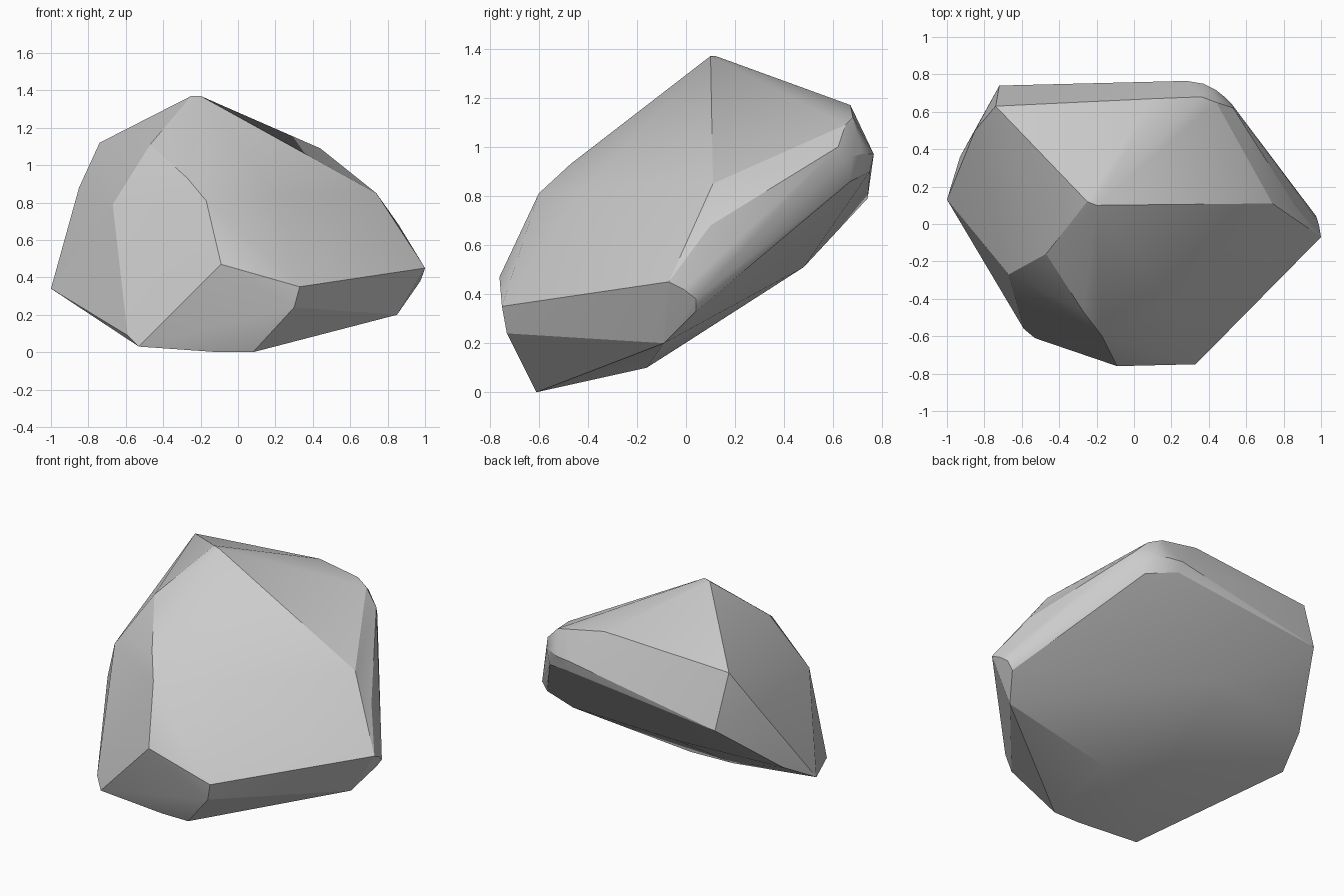
import bpy, bmesh, math

if "Cube" in bpy.data.objects:
    bpy.data.objects.remove(bpy.data.objects["Cube"])

# Key corners of the faceted boulder, grouped by region
crown = [(-.2, .1, 1.37), (-.25, .12, 1.37), (-.74, .63, 1.12),
         (.1, .67, 1.17), (.36, .68, 1.12), (.44, .65, 1.09), (.74, .11, .85)]
front = [(-.47, -.16, 1.11), (-.67, -.27, .79), (-.27, -.47, .93), (-.17, -.6, .81),
         (.2, -.41, .83), (-.09, -.76, .47), (.33, -.75, .35), (.3, -.73, .24)]
sides = [(-1, .13, .34), (-.93, .36, .47), (-.85, .5, .88), (-.72, .74, .79),
         (1, -.07, .45), (.85, -.09, .2), (.86, .1, .68)]
base = [(-.53, -.61, .03), (-.59, -.56, .09), (-.1, -.61, 0), (.08, -.61, 0),
        (.08, -.16, .1), (-.29, -.05, .17), (-.27, .48, .51)]
# Worn rounded edge along the back right and its soft corner
worn_low = [(.99, -.01, .42), (.975, .04, .38), (.94, .04, .33)]
worn_high = [(.53, .62, 1.0), (.52, .645, .94), (.48, .67, .86)]
corner = [(.28, .765, .97), (.37, .75, .97), (.44, .715, .97), (.49, .675, .96),
          (.42, .7, 1.05), (.3, .75, .9)]

bm = bmesh.new()
for p in crown + front + sides + base + worn_low + worn_high + corner:
    bm.verts.new(p)
res = bmesh.ops.convex_hull(bm, input=bm.verts)
junk = {v for v in res["geom_interior"] + res["geom_unused"]
        if isinstance(v, bmesh.types.BMVert)}
bmesh.ops.delete(bm, geom=list(junk), context='VERTS')
bmesh.ops.recalc_face_normals(bm, faces=bm.faces)

mesh = bpy.data.meshes.new("boulder")
bm.to_mesh(mesh)
bm.free()
rock = bpy.data.objects.new("boulder", mesh)
bpy.context.collection.objects.link(rock)

# Soft shading only across the worn, shallow edges
bpy.context.view_layer.objects.active = rock
rock.select_set(True)
bpy.ops.object.shade_smooth_by_angle(angle=math.radians(20))
